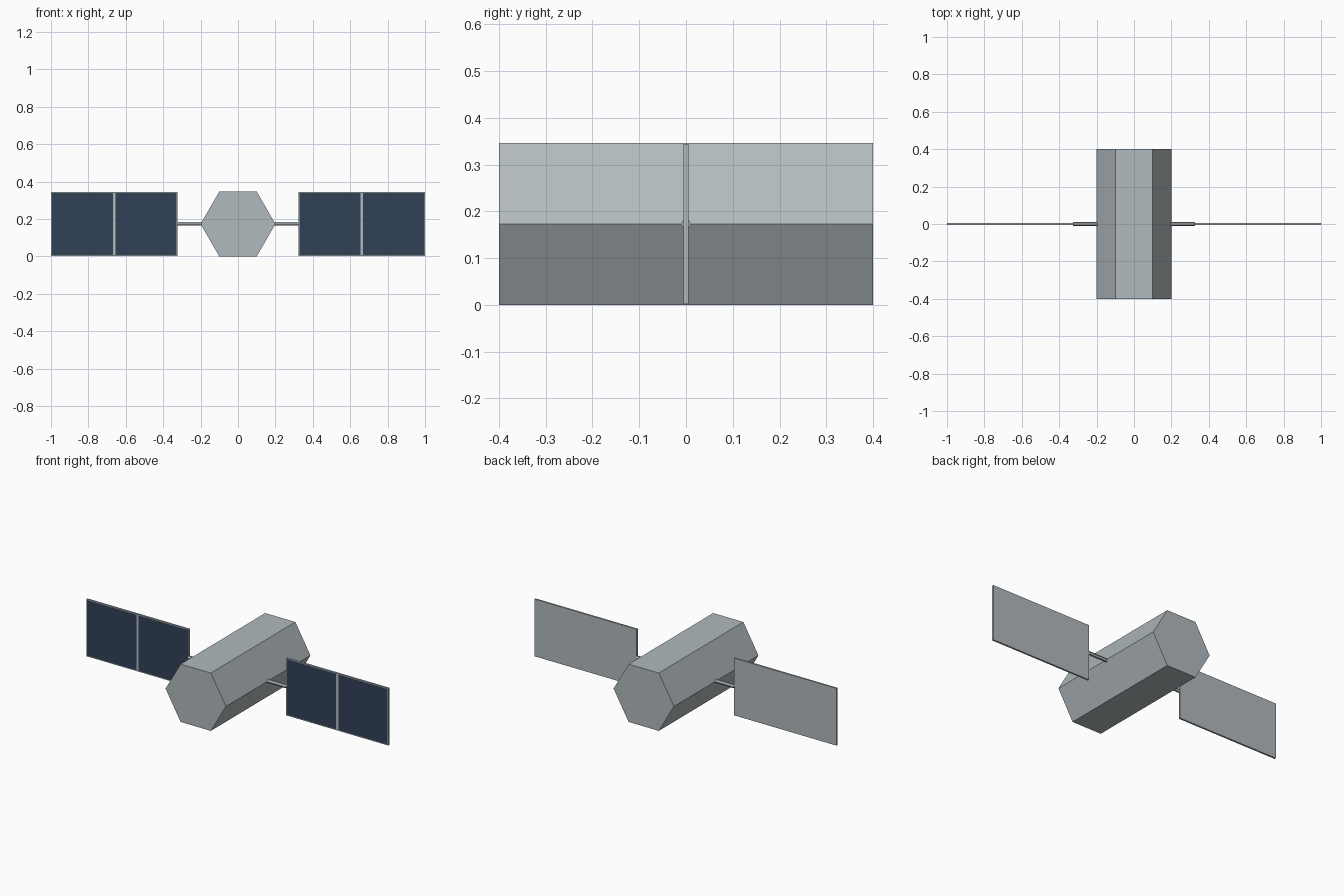
import bpy, bmesh, math
from mathutils import Matrix, Vector

cube = bpy.data.objects.get("Cube")
if cube:
    bpy.data.objects.remove(cube, do_unlink=True)


def material(name, color):
    m = bpy.data.materials.new(name)
    m.use_nodes = True
    m.diffuse_color = (*color, 1)
    m.node_tree.nodes["Principled BSDF"].inputs["Base Color"].default_value = (*color, 1)
    return m


hull_grey = material("hull_grey", (0.44, 0.49, 0.51))
cell_navy = material("cell_navy", (0.03, 0.053, 0.093))

RADIUS = 0.2
MID = RADIUS * math.sqrt(3) / 2      # height of the centre line


def finish(bm, name, *mats):
    mesh = bpy.data.meshes.new(name)
    bm.to_mesh(mesh)
    bm.free()
    for m in mats:
        mesh.materials.append(m)
    obj = bpy.data.objects.new(name, mesh)
    bpy.context.collection.objects.link(obj)
    return obj


def hex_prism(name, radius, length, center, turn):
    bm = bmesh.new()
    bmesh.ops.create_cone(bm, cap_ends=True, segments=6, radius1=radius, radius2=radius,
                          depth=length, matrix=Matrix.Translation(center) @ turn)
    bmesh.ops.recalc_face_normals(bm, faces=bm.faces)
    # Turn the section so that it is flat on top and bottom
    top = max(v.co.z for v in bm.verts) - center[2]
    if top > radius * 0.95:
        axis = turn @ Vector((0, 0, 1))
        bmesh.ops.rotate(bm, verts=bm.verts, cent=center,
                         matrix=Matrix.Rotation(math.radians(30), 3, axis))
    return finish(bm, name, hull_grey)


def solar_panel(name, x0, x1):
    z0, z1, thick, rim, bar = 0.002, 0.344, 0.011, 0.005, 0.007
    mid = (x0 + x1) / 2
    bm = bmesh.new()
    bmesh.ops.create_cube(bm, size=1)
    bmesh.ops.scale(bm, verts=bm.verts, vec=(x1 - x0, thick, z1 - z0))
    bmesh.ops.translate(bm, verts=bm.verts, vec=(mid, 0, (z0 + z1) / 2))
    # Cut the frame lines, then colour the two cells on the front
    cuts = [((x, 0, 0), (1, 0, 0)) for x in (x0 + rim, mid - bar, mid + bar, x1 - rim)]
    cuts += [((0, 0, z), (0, 0, 1)) for z in (z0 + rim, z1 - rim)]
    for co, no in cuts:
        bmesh.ops.bisect_plane(bm, geom=bm.verts[:] + bm.edges[:] + bm.faces[:],
                               plane_co=co, plane_no=no)
    for f in bm.faces:
        c = f.calc_center_median()
        in_cell = bar < abs(c.x - mid) < (x1 - x0) / 2 - rim and z0 + rim < c.z < z1 - rim
        f.material_index = int(f.normal.y < -0.5 and in_cell)
    return finish(bm, name, hull_grey, cell_navy)


# Body
hex_prism("body", RADIUS, 0.8, (0, 0, MID), Matrix.Rotation(math.pi / 2, 4, 'X'))

# Arms and solar panels on both sides
for side, s in (("left", 1), ("right", -1)):
    hex_prism(side + "_arm", 0.011, 0.145, (s * 0.2525, 0, MID),
              Matrix.Rotation(math.pi / 2, 4, 'Y'))
    solar_panel(side + "_solar_panel", *sorted((s * 0.323, s * 1.0)))
